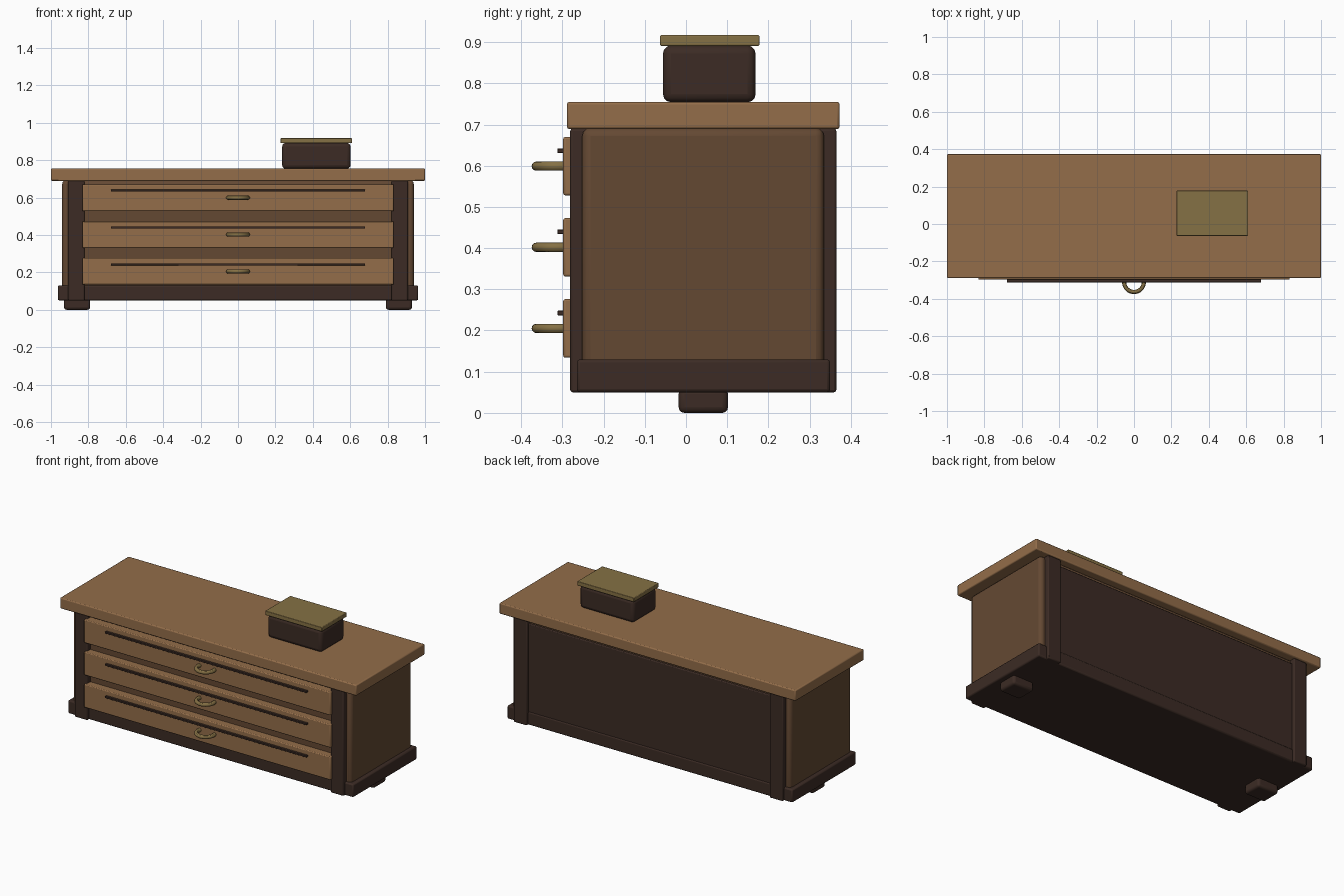
import bpy

if "Cube" in bpy.data.objects:
    bpy.data.objects.remove(bpy.data.objects["Cube"])

YC = 0.042  # depth centre of the carcass


def material(name, rgb):
    m = bpy.data.materials.new(name)
    lin = [(c / 255) ** 2.2 for c in rgb]
    m.diffuse_color = (*lin, 1)
    m.use_nodes = True
    m.node_tree.nodes["Principled BSDF"].inputs["Base Color"].default_value = m.diffuse_color
    return m


OAK = material("oak", (146, 109, 75))
BROWN = material("brown_wood", (100, 74, 54))
DARK = material("dark_wood", (62, 47, 41))
BRASS = material("brass", (132, 112, 70))


def box(name, x, y, z, mat, bevel=0.005, segments=2):
    """Rounded box from (min, max) pairs."""
    bpy.ops.mesh.primitive_cube_add(size=1, location=[(a + b) / 2 for a, b in (x, y, z)])
    ob = bpy.context.object
    ob.name = name
    ob.scale = [b - a for a, b in (x, y, z)]
    bpy.ops.object.transform_apply(location=False, rotation=False, scale=True)
    mod = ob.modifiers.new("bevel", 'BEVEL')
    mod.width = bevel
    mod.segments = segments
    ob.data.materials.append(mat)
    bpy.ops.object.shade_smooth_by_angle()
    return ob


# Carcass, plinth and top
box("body", (-0.94, 0.94), (-0.252, 0.335), (0.08, 0.692), BROWN, 0.02, 3)
box("plinth", (-0.963, 0.963), (-0.265, 0.35), (0.05, 0.13), DARK, 0.008)
box("top_board", (-1, 1), (-0.289, 0.373), (0.689, 0.755), OAK, 0.006)
box("back_panel", (-0.83, 0.83), (0.30, 0.345), (0.10, 0.665), DARK, 0.005)

# Corner posts and end feet
for s, side in ((-1, "left"), (1, "right")):
    px = sorted((s * 0.82, s * 0.908))
    box("front_post_" + side, px, (-0.281, -0.20), (0.05, 0.69), DARK, 0.006)
    box("back_post_" + side, px, (0.284, 0.365), (0.05, 0.69), DARK, 0.006)
    box("foot_" + side, sorted((s * 0.79, s * 0.93)), (YC - 0.06, YC + 0.06),
        (0, 0.06), DARK, 0.014, 3)

# Drawers with an inlay strip and a ring pull
for i in range(3):
    z = 0.205 + 0.197 * i
    box(f"drawer_{i + 1}", (-0.832, 0.832), (-0.298, -0.245), (z - 0.071, z + 0.071), OAK, 0.005)
    box(f"drawer_strip_{i + 1}", (-0.68, 0.68), (-0.312, -0.285),
        (z + 0.032, z + 0.043), DARK, 0.001, 1)
    bpy.ops.mesh.primitive_torus_add(location=(0, -0.311, z), major_radius=0.0525,
                                     minor_radius=0.0112, major_segments=32, minor_segments=12)
    ring = bpy.context.object
    ring.name = f"ring_pull_{i + 1}"
    ring.data.materials.append(BRASS)
    bpy.ops.object.shade_smooth_by_angle()

# Small lidded box standing on the top
box("trinket_box", (0.236, 0.602), (-0.056, 0.169), (0.754, 0.892), DARK, 0.02, 3)
box("trinket_lid", (0.228, 0.61), (-0.063, 0.178), (0.891, 0.917), BRASS, 0.003)
